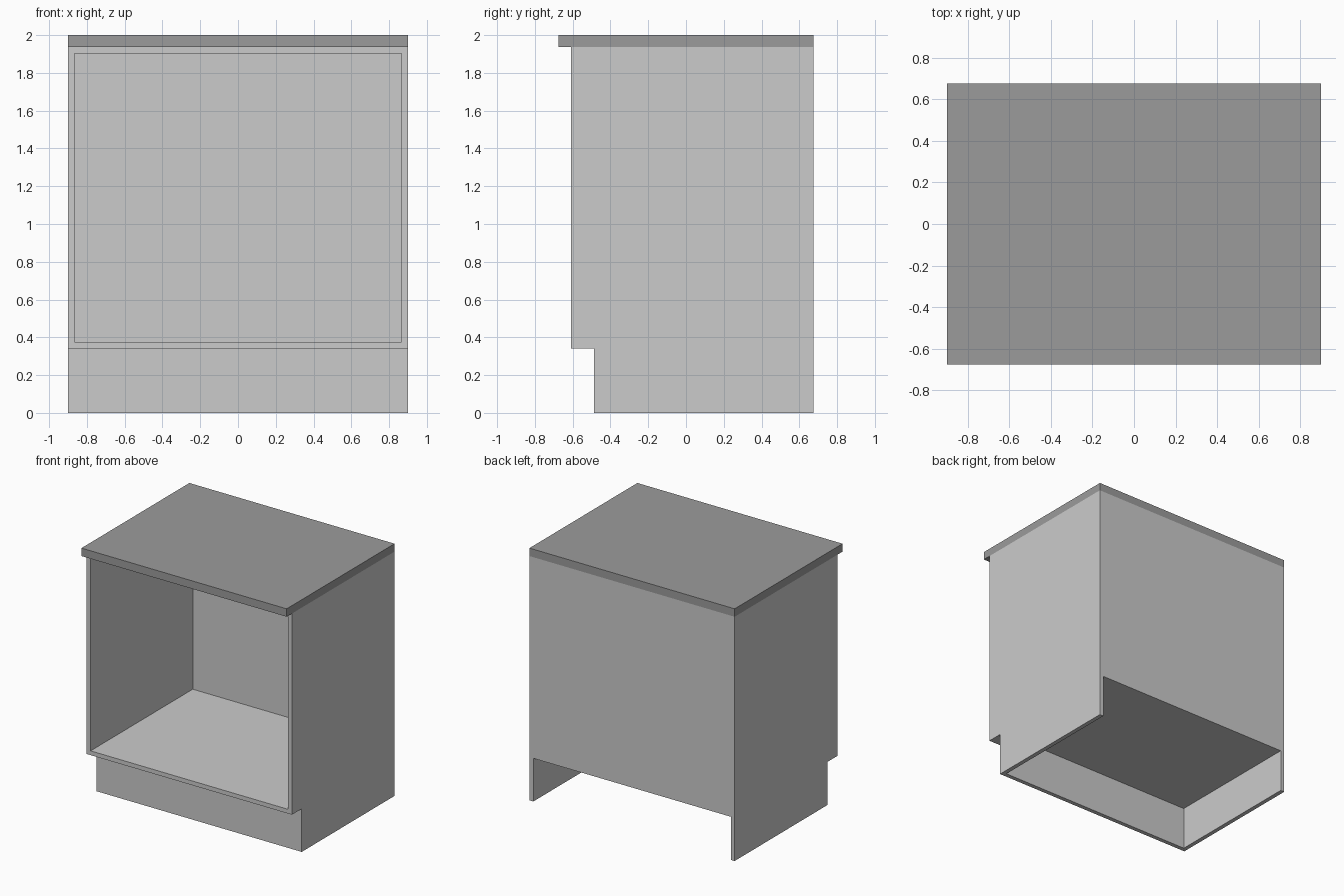
import bpy, bmesh

if "Cube" in bpy.data.objects:
    bpy.data.objects.remove(bpy.data.objects["Cube"])

W, H = 0.90, 2.0             # half width, total height
TOP = 1.937                  # underside of worktop
FRONT, BACK = -0.61, 0.676   # carcass depth
KICK_Y, KICK_Z = -0.487, 0.342
T = 0.034                    # board thickness
BACK_T = 0.006               # thin back board


def extrude_x(name, profile, x0, x1):
    """Solid board made by extruding a (y, z) outline along x."""
    bm = bmesh.new()
    face = bm.faces.new([bm.verts.new((x0, y, z)) for y, z in profile])
    ext = bmesh.ops.extrude_face_region(bm, geom=[face])
    verts = [g for g in ext["geom"] if isinstance(g, bmesh.types.BMVert)]
    bmesh.ops.translate(bm, verts=verts, vec=(x1 - x0, 0, 0))
    bmesh.ops.recalc_face_normals(bm, faces=bm.faces)
    mesh = bpy.data.meshes.new(name)
    bm.to_mesh(mesh)
    bm.free()
    obj = bpy.data.objects.new(name, mesh)
    bpy.context.collection.objects.link(obj)
    return obj


def board(name, half_w, y0, y1, z0, z1):
    return extrude_x(name, [(y0, z0), (y1, z0), (y1, z1), (y0, z1)], -half_w, half_w)


# Side panels with toe-kick notch
side = [(KICK_Y, 0), (BACK, 0), (BACK, TOP), (FRONT, TOP), (FRONT, KICK_Z), (KICK_Y, KICK_Z)]
extrude_x("left_side_panel", side, -W, -W + T)
extrude_x("right_side_panel", side, W - T, W)

# Boards between the sides
IN = W - T
board("cabinet_floor", IN, FRONT, BACK, KICK_Z, KICK_Z + T)
board("cabinet_top_board", IN, FRONT, BACK, TOP - T, TOP)
board("back_panel", IN, BACK - BACK_T, BACK, KICK_Z + T, TOP - T)
board("toe_kick", IN, KICK_Y, KICK_Y + T, 0, KICK_Z)

# Worktop overhanging the front
top = board("worktop", W, -BACK, BACK, TOP, H)
mat = bpy.data.materials.new("worktop_grey")
mat.diffuse_color = (0.33, 0.33, 0.33, 1)
mat.use_nodes = True
mat.node_tree.nodes["Principled BSDF"].inputs["Base Color"].default_value = mat.diffuse_color
top.data.materials.append(mat)
